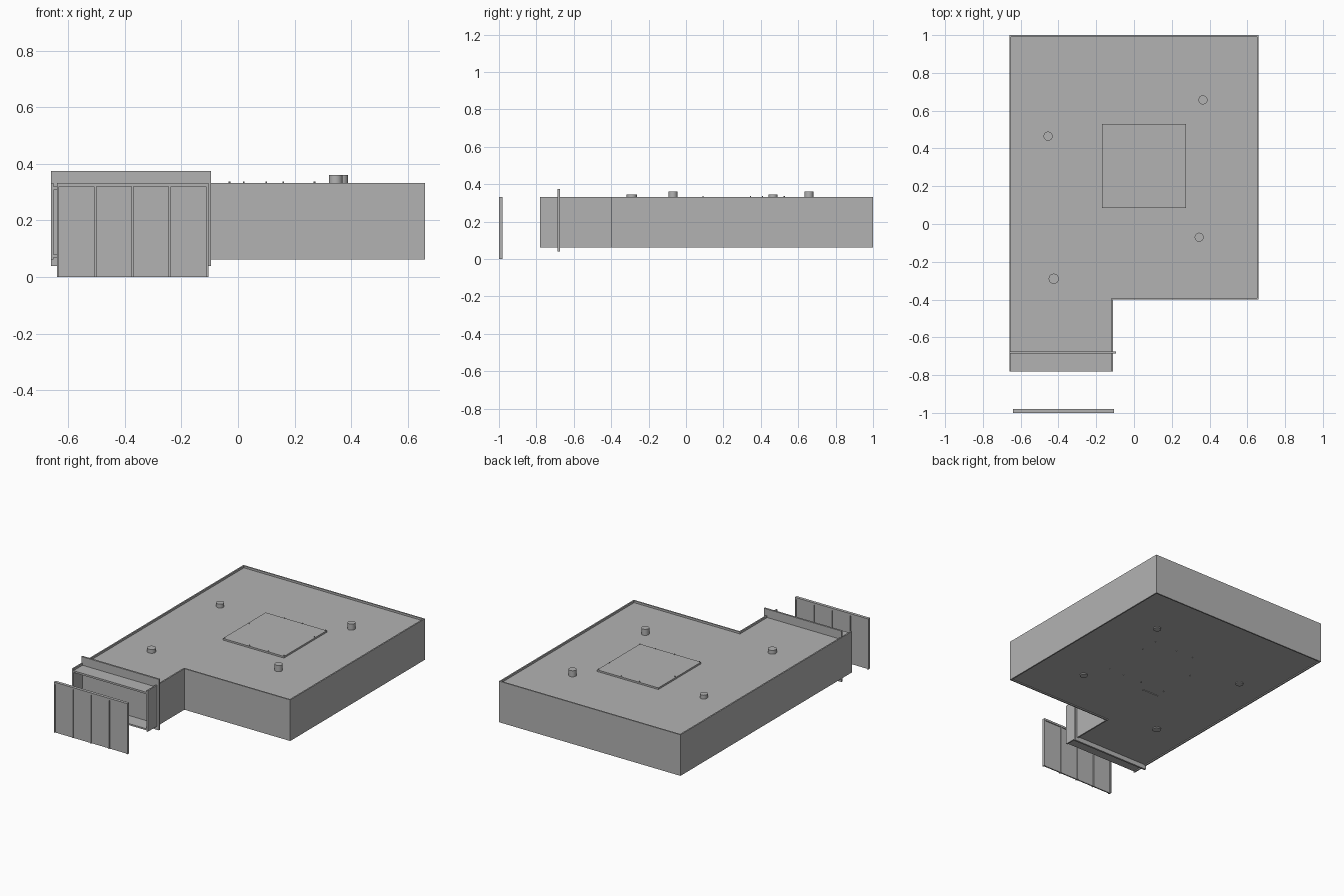
import bpy
import bmesh

cube = bpy.data.objects.get("Cube")
if cube:
    bpy.data.objects.remove(cube)

grey = bpy.data.materials.new("plain grey")
grey.use_nodes = True
grey.diffuse_color = (0.45, 0.45, 0.45, 1)
grey.node_tree.nodes["Principled BSDF"].inputs["Base Color"].default_value = (0.45, 0.45, 0.45, 1)


def finish(name, bm):
    bmesh.ops.recalc_face_normals(bm, faces=bm.faces)
    mesh = bpy.data.meshes.new(name)
    bm.to_mesh(mesh)
    bm.free()
    mesh.materials.append(grey)
    obj = bpy.data.objects.new(name, mesh)
    bpy.context.collection.objects.link(obj)
    return obj


def prism(name, points, z0, z1):
    bm = bmesh.new()
    face = bm.faces.new([bm.verts.new((x, y, z0)) for x, y in points])
    top = bmesh.ops.extrude_face_region(bm, geom=[face])["geom"]
    bmesh.ops.translate(bm, vec=(0, 0, z1 - z0),
                        verts=[v for v in top if isinstance(v, bmesh.types.BMVert)])
    return finish(name, bm)


def box(name, x0, x1, y0, y1, z0, z1):
    return prism(name, [(x0, y0), (x1, y0), (x1, y1), (x0, y1)], z0, z1)


def cylinder(name, x, y, radius, z0, z1, sides=24):
    bm = bmesh.new()
    bmesh.ops.create_cone(bm, cap_ends=True, segments=sides, radius1=radius,
                          radius2=radius, depth=z1 - z0)
    bmesh.ops.translate(bm, verts=bm.verts, vec=(x, y, (z0 + z1) / 2))
    obj = finish(name, bm)
    bpy.ops.object.select_all(action='DESELECT')
    obj.select_set(True)
    bpy.context.view_layer.objects.active = obj
    bpy.ops.object.shade_smooth_by_angle()
    return obj


def outline(d):
    """L-shaped footprint pulled in by d, from the entry's right end round to its left."""
    return [(-0.11 - d, -0.78), (-0.11 - d, -0.4 + d), (0.66 - d, -0.4 + d),
            (0.66 - d, 1 - d), (-0.66 + d, 1 - d), (-0.66 + d, -0.78)]


# Thin outer walls, open at the entry end
wall = 0.009
prism("outer_walls", outline(0) + outline(wall)[::-1], 0.063, 0.333)

# Recessed roof and floor slabs
prism("roof_slab", outline(wall / 2), 0.308, 0.32)
prism("floor_slab", outline(wall / 2), 0.07, 0.08)

# Raised centre hatch with its locating pins
box("roof_hatch", -0.17, 0.275, 0.085, 0.53, 0.318, 0.331)
pins = [(-0.03, 0.525), (0.1, 0.525), (0.27, 0.525), (0.27, 0.41), (-0.16, 0.345),
        (-0.16, 0.09), (0.02, 0.09), (0.16, 0.09), (0.27, 0.09)]
for i, (x, y) in enumerate(pins):
    cylinder(f"hatch_pin_{i + 1}", x, y, 0.003, 0.066, 0.337, 8)
box("underside_bar", -0.17, -0.05, 0.02, 0.028, 0.066, 0.075)

# Four posts passing through the slabs
for i, (x, y, r, top) in enumerate([(-0.425, -0.29, 0.027, 0.345), (-0.455, 0.465, 0.024, 0.345),
                                    (0.345, -0.07, 0.024, 0.36), (0.365, 0.657, 0.024, 0.36)]):
    cylinder(f"post_{i + 1}", x, y, r, 0.063, top)

# Cross plate that closes the entry
box("entry_plate", -0.66, -0.095, -0.686, -0.674, 0.04, 0.375)

# Free-standing door of four panels between ribs, under a top rail
left, right = -0.64, -0.105
box("door_panel", left, right, -0.994, -0.986, 0, 0.325)
box("door_top_rail", left, right, -1, -0.98, 0.32, 0.333)
rib = 0.008
for i in range(5):
    x = left + (right - left - rib) * i / 4
    box(f"door_rib_{i + 1}", x, x + rib, -1, -0.98, 0, 0.321)
